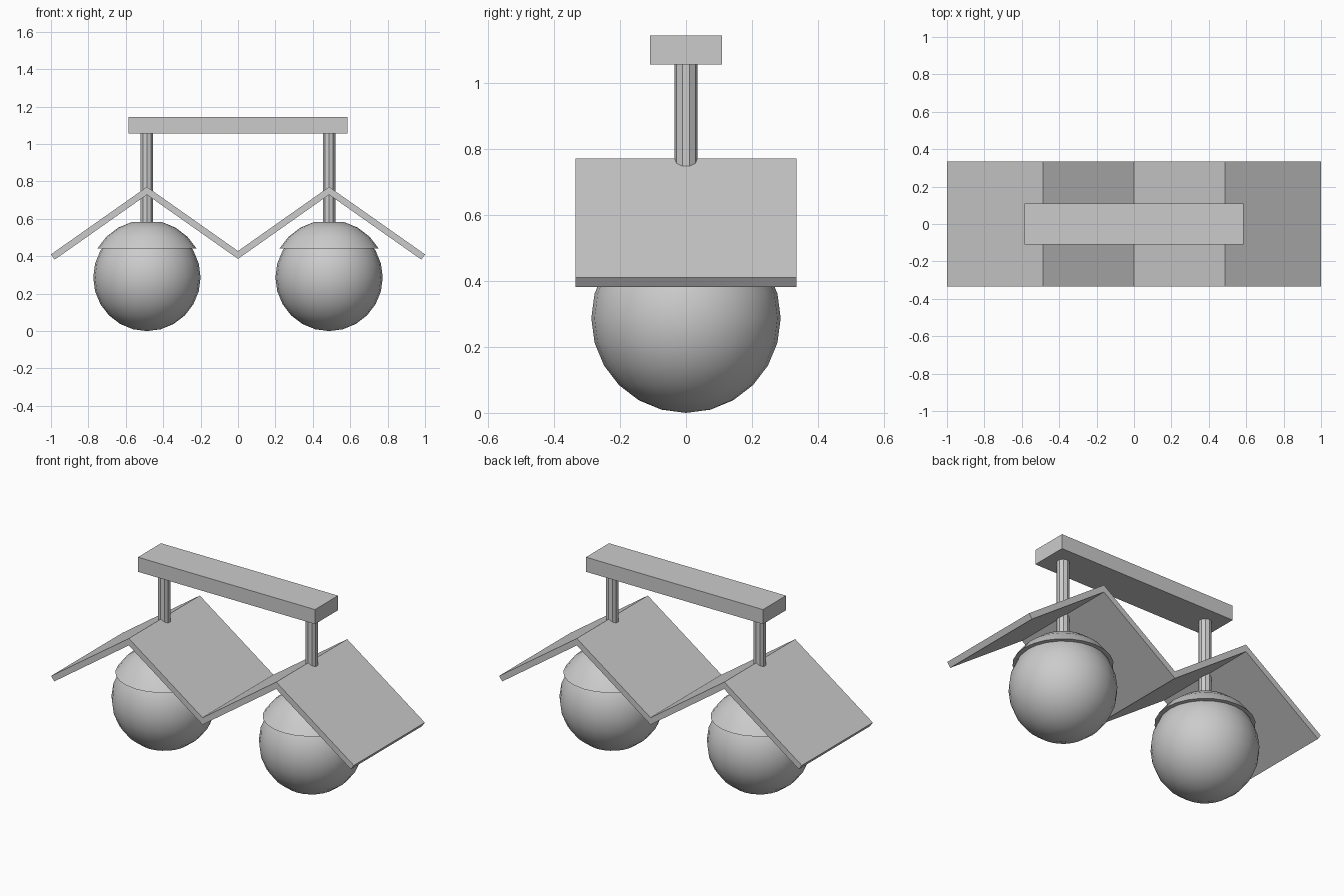
import bpy, bmesh, math
from mathutils import Matrix

if "Cube" in bpy.data.objects:
    bpy.data.objects.remove(bpy.data.objects["Cube"])

LAMP_X = 0.487
BALL_Z = 0.287


def add_object(name, bm, smooth=False):
    bmesh.ops.recalc_face_normals(bm, faces=bm.faces)
    me = bpy.data.meshes.new(name)
    bm.to_mesh(me)
    bm.free()
    ob = bpy.data.objects.new(name, me)
    bpy.context.collection.objects.link(ob)
    if smooth:
        bpy.ops.object.select_all(action='DESELECT')
        ob.select_set(True)
        bpy.context.view_layer.objects.active = ob
        bpy.ops.object.shade_smooth_by_angle(angle=math.radians(35))
    return ob


def sphere(radius, x, z):
    bm = bmesh.new()
    bmesh.ops.create_uvsphere(bm, u_segments=24, v_segments=12, radius=radius,
                              matrix=Matrix.Translation((x, 0, z)))
    return bm


# Ceiling bar
bm = bmesh.new()
bmesh.ops.create_cube(bm, size=1, matrix=Matrix.Translation((0, 0, 1.1))
                      @ Matrix.Diagonal((1.17, 0.218, 0.087, 1)))
add_object("ceiling_bar", bm)

# Folded zigzag shade: one profile extruded along y
half = [(0, 0.428), (LAMP_X, 0.771), (1.0, 0.410),
        (0.980, 0.382), (LAMP_X, 0.729), (0, 0.386)]
profile = half + [(-x, z) for x, z in half[-2:0:-1]]
bm = bmesh.new()
face = bm.faces.new([bm.verts.new((x, -0.335, z)) for x, z in profile])
ext = bmesh.ops.extrude_face_region(bm, geom=[face])
bmesh.ops.translate(bm, vec=(0, 0.67, 0),
                    verts=[v for v in ext["geom"] if isinstance(v, bmesh.types.BMVert)])
add_object("folded_shade", bm)

for side, x in (("left", -LAMP_X), ("right", LAMP_X)):
    # Hanging rod, ten flat sides
    bm = bmesh.new()
    bmesh.ops.create_cone(bm, cap_ends=True, segments=10, radius1=0.035, radius2=0.035,
                          depth=0.49, matrix=Matrix.Translation((x, 0, 0.815))
                          @ Matrix.Rotation(math.pi / 2, 4, 'Z'))
    # keep a corner on the y axis
    top = max(v.co.y for v in bm.verts)
    if top < 0.0345:
        bmesh.ops.rotate(bm, verts=bm.verts, cent=(x, 0, 0),
                         matrix=Matrix.Rotation(math.pi / 2, 3, 'Z'))
    add_object(side + "_rod", bm)

    # Glass ball
    add_object(side + "_ball", sphere(0.287, x, BALL_Z), smooth=True)

    # Cap over the ball: a band of a slightly larger sphere, closed flat
    r = 0.307
    bm = sphere(r, x, BALL_Z)
    low, high = r * math.sin(math.radians(29)), r * math.sin(math.radians(76))
    bmesh.ops.delete(bm, context='VERTS', geom=[
        v for v in bm.verts if not low < v.co.z - BALL_Z < high])
    bmesh.ops.holes_fill(bm, edges=[e for e in bm.edges if e.is_boundary], sides=0)
    add_object(side + "_cap", bm, smooth=True)
